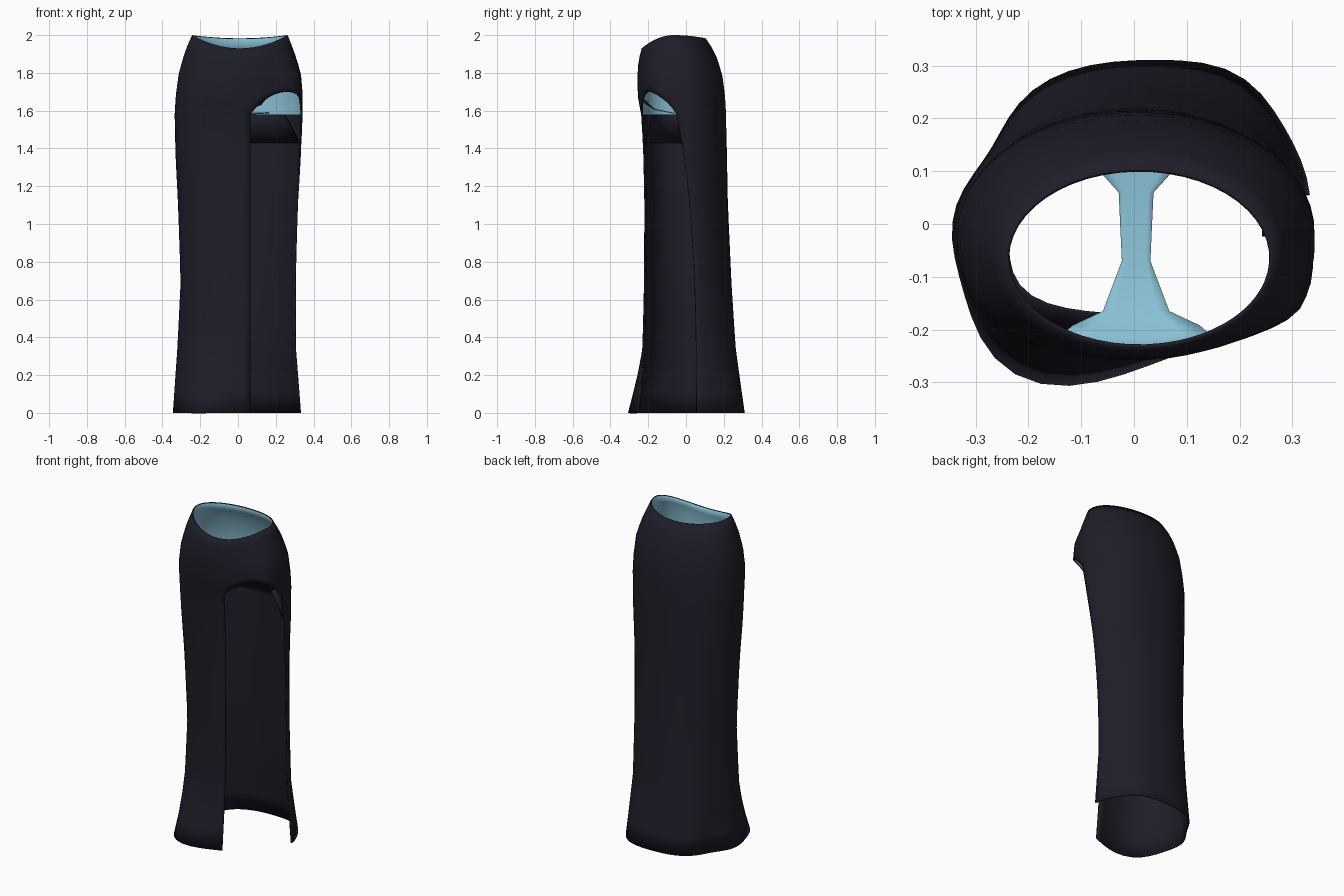
import bpy
from math import sin, cos, acos, asin, pi, exp, sqrt, radians

cube = bpy.data.objects.get("Cube")
if cube:
    bpy.data.objects.remove(cube)


def material(name, rgb):
    m = bpy.data.materials.new(name)
    m.use_nodes = True
    m.diffuse_color = (*rgb, 1)
    bsdf = m.node_tree.nodes["Principled BSDF"]
    bsdf.inputs["Base Color"].default_value = (*rgb, 1)
    bsdf.inputs["Roughness"].default_value = 0.8
    return m


DARK = material("dark navy fabric", (0.013, 0.0125, 0.022))
BLUE = material("pale blue lining", (0.25, 0.53, 0.66))

# Folds of the cloth, angle and width in degrees:
# front flare, right front hip, right back hem, left back hem, left front hip
FOLDS = [(244, 27), (222, 25), (153, 26), (58, 20), (325, 18)]

# Body profile: height, x min, x max, y min, y max, strength of each fold
PROFILE = [
    (2.0, -.243, .263, -.235, .105, 0, 0, 0, 0, 0),
    (1.92, -.278, .295, -.252, .155, 0, .05, 0, 0, .02),
    (1.8, -.312, .332, -.258, .192, 0, .08, 0, 0, .08),
    (1.68, -.327, .342, -.253, .207, 0, .1, 0, 0, .1),
    (1.58, -.333, .342, -.237, .212, 0, .1, 0, 0, .02),
    (1.4, -.33, .335, -.226, .216, 0, .1, 0, 0, 0),
    (1.1, -.316, .318, -.22, .222, 0, .07, 0, 0, 0),
    (.7, -.305, .31, -.222, .24, 0, .04, -.02, 0, 0),
    (.35, -.325, .31, -.23, .262, 0, .03, -.06, .02, 0),
    (0, -.355, .335, -.25, .308, .29, 0, -.14, .09, 0),
]
SPLIT = 1.58


def section(z):
    """Centre, radii and fold strengths of the body at height z."""
    for hi, lo in zip(PROFILE, PROFILE[1:]):
        if z >= lo[0]:
            t = (z - lo[0]) / (hi[0] - lo[0])
            x0, x1, y0, y1, *folds = [b + (a - b) * t for a, b in zip(hi[1:], lo[1:])]
            return (x0 + x1) / 2, (y0 + y1) / 2, (x1 - x0) / 2, (y1 - y0) / 2, folds


def surface(u, z, scale=1.0):
    cx, cy, rx, ry, folds = section(z)
    s = scale
    for strength, (angle, width) in zip(folds, FOLDS):
        d = (u % (2 * pi)) - radians(angle)
        s += strength * exp(-(d / radians(width)) ** 2)
    return cx + rx * s * cos(u), cy + ry * s * sin(u)


def slit_angles(z):
    """Angles of the side edge and the front edge of the slit."""
    z = min(z, SPLIT)
    cx, cy, rx, ry, _ = section(z)
    side_y = .055 - .105 * (z / SPLIT) ** 3
    return asin((side_y - cy) / ry), 2 * pi - acos((.065 - cx) / rx)


def finish(name, verts, faces, mats, slots, thickness):
    me = bpy.data.meshes.new(name)
    me.from_pydata(verts, [], faces)
    for m in slots:
        me.materials.append(m)
    for p, i in zip(me.polygons, mats):
        p.material_index = i
    ob = bpy.data.objects.new(name, me)
    bpy.context.collection.objects.link(ob)
    shell = ob.modifiers.new("Cloth thickness", "SOLIDIFY")
    shell.thickness = thickness
    shell.offset = -1
    shell.material_offset = 1
    bpy.ops.object.select_all(action="DESELECT")
    ob.select_set(True)
    bpy.context.view_layer.objects.active = ob
    bpy.ops.object.shade_smooth_by_angle(angle=radians(40))


def strip(name, rows, slots, thickness):
    """Cloth strip through equal rows of points."""
    w = len(rows[0])
    verts = [p for row in rows for p in row]
    faces = [(a, a + 1, a + w + 1, a + w)
             for r in range(len(rows) - 1) for a in range(r * w, r * w + w - 1)]
    finish(name, verts, faces, [0] * len(faces), slots, thickness)


# Skirt: hip yoke all round, long panel with an arched slit on the left front
BODY, SLIT, UPPER, LOWER = 40, 12, 8, 14
COLS = BODY + SLIT


def column_angle(j, z):
    side, front = slit_angles(z)
    if j <= BODY:
        return side + (front - side) * j / BODY
    return front + (side + 2 * pi - front) * (j - BODY) / SLIT


verts, faces, mats = [], [], []
for j in range(COLS):
    arch = max(0, sin(pi * (j - BODY) / SLIT)) if j > BODY else 0
    bottom = SPLIT + .12 * arch ** .8
    u = column_angle(j, SPLIT)
    rim = 2 - .07 * max(0, -sin(u)) ** 2 - .017 * max(0, sin(u)) ** 2
    for k in range(UPPER + 1):
        z = 2 + (bottom - 2) * k / UPPER
        drop = (2 - rim) * (z - bottom) / (2 - bottom)
        verts.append((*surface(u, z), z - drop))
    for k in range(1, LOWER + 1):
        z = SPLIT * (1 - k / LOWER)
        verts.append((*surface(column_angle(j, z), z), z))

ROWS = UPPER + LOWER
for j in range(COLS):
    a, b = j * (ROWS + 1), (j + 1) % COLS * (ROWS + 1)
    for k in range(UPPER if j >= BODY else ROWS):
        faces.append((a + k, a + k + 1, b + k + 1, b + k))
        mats.append(0 if k < UPPER else 2)
# Drop the points left unused below the slit arch
used = sorted({i for f in faces for i in f})
index = {old: new for new, old in enumerate(used)}
verts = [verts[i] for i in used]
faces = [[index[i] for i in f] for f in faces]
finish("long_skirt", verts, faces, mats, [DARK, BLUE, DARK], .007)

# Gusset: strip joining front and back inside the hips (y, height, half width)
GUSSET = [(-.229, 1.66, .14), (-.205, 1.635, .12), (-.168, 1.61, .063),
          (-.07, 1.59, .027), (.06, 1.585, .033), (.115, 1.585, .08),
          (.15, 1.588, .12), (.185, 1.59, .16)]
ACROSS = 6
rows = []
for y, z, half in GUSSET:
    xs = [half * (2 * i / ACROSS - 1) for i in range(ACROSS + 1)]
    rows.append([(x + .004, y * sqrt(1 - (x / .34) ** 2), z) for x in xs])
strip("gusset", rows, [BLUE, DARK], .005)

# Leg edge: dark band rising from the wall to the leg openings, slit side left open
STEPS = 32
rows = []
for z, scale in ((1.43, .975), (1.51, .86), (1.58, .72)):
    us = [radians(-4 + 260 * i / STEPS) for i in range(STEPS + 1)]
    rows.append([(*surface(u, z, scale), z) for u in us])
strip("leg_edge", rows, [DARK, DARK], .005)
